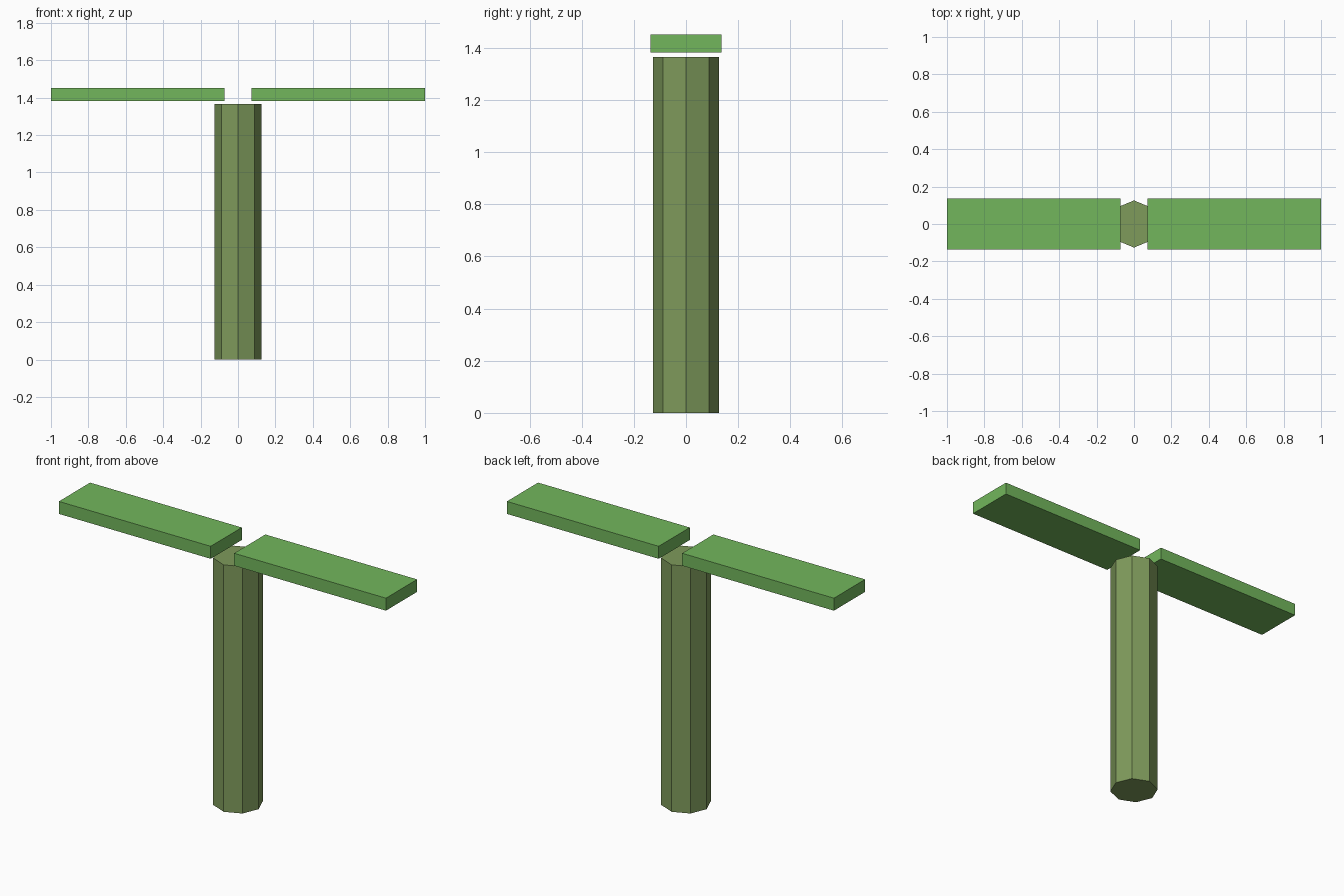
import bpy

cube = bpy.data.objects.get("Cube")
if cube:
    bpy.data.objects.remove(cube, do_unlink=True)


def make_material(name, rgb):
    mat = bpy.data.materials.new(name)
    mat.use_nodes = True
    color = (*rgb, 1.0)
    mat.diffuse_color = color
    for node in mat.node_tree.nodes:
        if node.type == 'BSDF_PRINCIPLED':
            node.inputs["Base Color"].default_value = color
    return mat


def finish(name, mat):
    obj = bpy.context.object
    obj.name = obj.data.name = name
    obj.data.materials.append(mat)
    return obj


trunk_green = make_material("olive green", (0.21, 0.325, 0.105))
leaf_green = make_material("leaf green", (0.17, 0.47, 0.107))

# Eight-sided trunk, corners on the axes
TRUNK_HEIGHT = 1.365
bpy.ops.mesh.primitive_cylinder_add(vertices=8, radius=0.126, depth=TRUNK_HEIGHT,
                                    location=(0, 0, TRUNK_HEIGHT / 2))
finish("trunk", trunk_green)

# Two flat slab leaves floating just above the trunk
INNER, OUTER = 0.072, 1.0
BOTTOM, TOP = 1.383, 1.452
for name, side in (("left_leaf", 1), ("right_leaf", -1)):
    bpy.ops.mesh.primitive_cube_add(
        size=1, location=(side * (INNER + OUTER) / 2, 0, (BOTTOM + TOP) / 2))
    leaf = finish(name, leaf_green)
    leaf.scale = (OUTER - INNER, 0.272, TOP - BOTTOM)
    bpy.ops.object.transform_apply(location=False, rotation=False, scale=True)
